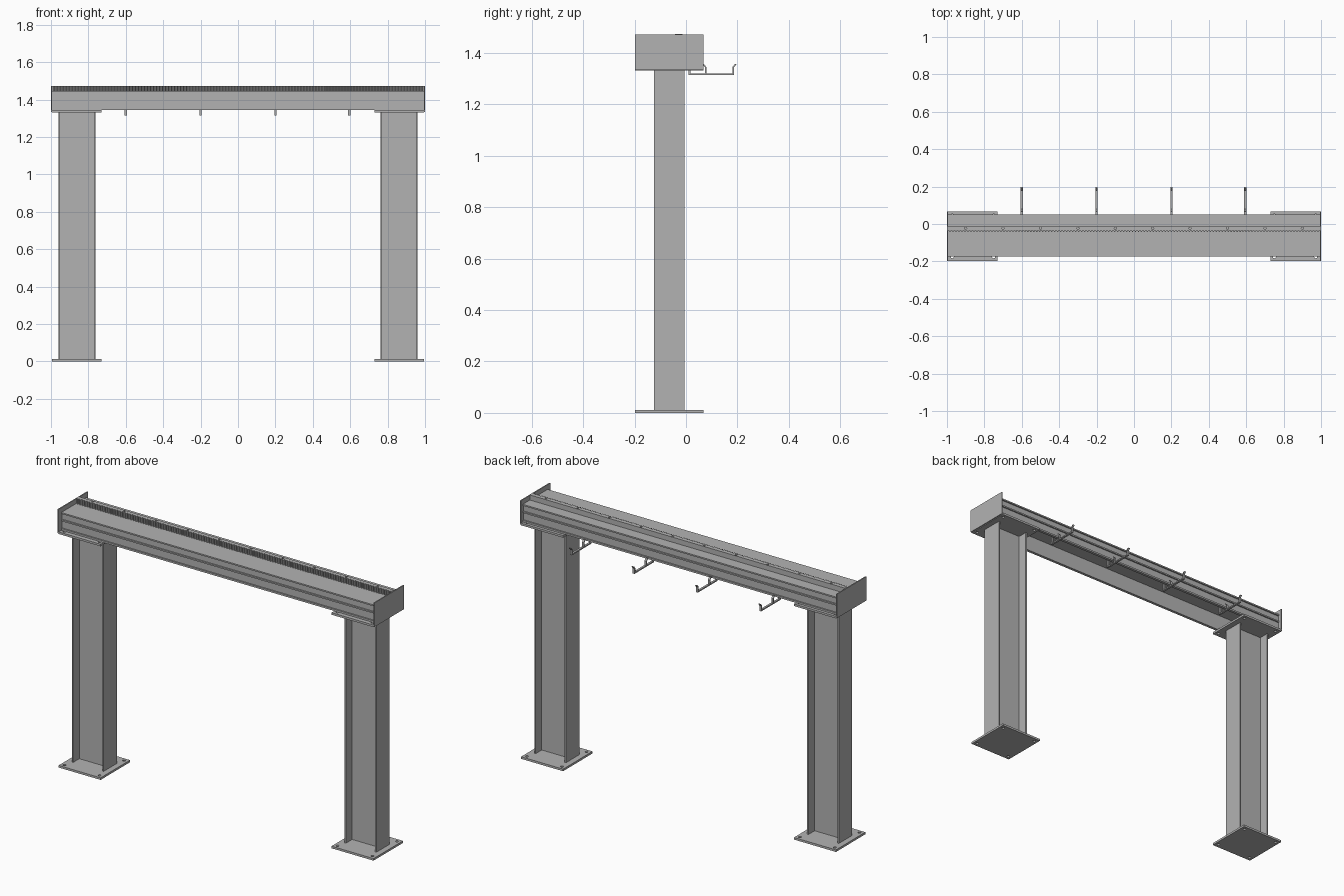
import bpy, bmesh
from mathutils import Matrix, Vector

cube = bpy.data.objects.get("Cube")
if cube:
    bpy.data.objects.remove(cube, do_unlink=True)

steel = bpy.data.materials.new("grey_steel")
steel.use_nodes = True
GREY = (0.45, 0.45, 0.45, 1)
steel.diffuse_color = GREY
steel.node_tree.nodes["Principled BSDF"].inputs["Base Color"].default_value = GREY

MID_Y = -0.065      # centre line of legs and beam
PLATE = 0.265       # side of the square plates
TOP_Z = 1.445       # upper face of the beam


def finish(bm, name):
    bmesh.ops.recalc_face_normals(bm, faces=bm.faces)
    mesh = bpy.data.meshes.new(name)
    bm.to_mesh(mesh)
    bm.free()
    mesh.materials.append(steel)
    obj = bpy.data.objects.new(name, mesh)
    bpy.context.collection.objects.link(obj)
    return obj


def add_box(bm, low, high):
    low, high = Vector(low), Vector(high)
    size = high - low
    bmesh.ops.create_cube(bm, size=1, matrix=Matrix.Translation((low + high) / 2)
                          @ Matrix.Diagonal((*size, 1)))


def box(name, low, high):
    bm = bmesh.new()
    add_box(bm, low, high)
    return finish(bm, name)


def extrude(name, points, offset):
    bm = bmesh.new()
    face = bm.faces.new([bm.verts.new(p) for p in points])
    result = bmesh.ops.extrude_face_region(bm, geom=[face])
    verts = [g for g in result["geom"] if isinstance(g, bmesh.types.BMVert)]
    bmesh.ops.translate(bm, verts=verts, vec=offset)
    return finish(bm, name)


def drill(obj, spots, radius, z):
    bm = bmesh.new()
    for x, y in spots:
        bmesh.ops.create_cone(bm, cap_ends=True, segments=16, radius1=radius,
                              radius2=radius, depth=0.06,
                              matrix=Matrix.Translation((x, y, z)))
    cutter = finish(bm, "hole_cutter")
    cutter.hide_render = True
    cutter.hide_viewport = True
    mod = obj.modifiers.new("holes", "BOOLEAN")
    mod.operation = "DIFFERENCE"
    mod.solver = "EXACT"
    mod.object = cutter


def square_plate(name, cx, z0, z1):
    h = PLATE / 2
    obj = box(name, (cx - h, MID_Y - h, z0), (cx + h, MID_Y + h, z1))
    i = h - 0.022
    drill(obj, [(cx + a * i, MID_Y + b * i) for a in (-1, 1) for b in (-1, 1)],
          0.008, (z0 + z1) / 2)


# Legs: H columns on drilled plates, and the end plates of the beam
for side, s in (("right", -1), ("left", 1)):
    cx = 0.861 * s
    w, d, flange, web = 0.1, 0.06, 0.008, 0.004
    half = [(w, -d), (w, d), (w - flange, d), (w - flange, web)]
    outline = half + [(-x, y) for x, y in reversed(half[2:])]
    outline += [(-w, d), (-w, -d), (-w + flange, -d), (-w + flange, -web),
                (w - flange, -web), (w - flange, -d)]
    extrude(side + "_leg", [(cx + x, MID_Y + y, 0.012) for x, y in outline],
            (0, 0, 1.32))
    square_plate(side + "_base_plate", cx, 0, 0.012)
    square_plate(side + "_head_plate", cx, 1.332, 1.344)
    box(side + "_end_plate", (s * 0.994, MID_Y - PLATE / 2, 1.335),
        (s, MID_Y + PLATE / 2, 1.472))

# Beam: hollow below, with three ribs along each outer side
outer, recess, inner = 0.112, 0.104, 0.096
side = [(inner, 1.344), (outer, 1.344), (outer, 1.354), (recess, 1.354),
        (recess, 1.396), (outer, 1.396), (outer, 1.404), (recess, 1.404),
        (recess, 1.437), (outer, 1.437), (outer, TOP_Z)]
profile = side + [(-y, z) for y, z in reversed(side)]
profile += [(-inner, 1.435), (inner, 1.435)]
extrude("beam", [(-0.994, MID_Y + 0.004 + y, z) for y, z in profile], (1.988, 0, 0))

# Toothed rack with screw holes
rack = box("rack", (-0.994, -0.034, TOP_Z), (0.994, -0.013, 1.474))
drill(rack, [(-0.9 + 0.2 * i, -0.023) for i in range(10)], 0.006, 1.474)
bm = bmesh.new()
COUNT = 124
for i in range(COUNT):
    x = -0.992 + 1.984 * (i + 0.5) / COUNT
    base = [(-0.006, -0.034), (0.006, -0.034), (0.0025, -0.042), (-0.0025, -0.042)]
    low, high = [[bm.verts.new((x + a, y, z)) for a, y in base]
                 for z in (TOP_Z, 1.474)]
    bm.faces.new(low)
    bm.faces.new(high)
    for j in range(4):
        k = (j + 1) % 4
        bm.faces.new((low[j], low[k], high[k], high[j]))
finish(bm, "rack_teeth")

# Cable hooks: flat strips bent into trays behind the beam
HOOK_W, T = 0.012, 0.007
for n, x in enumerate((-0.6, -0.2, 0.2, 0.595)):
    bm = bmesh.new()
    x0, x1 = x - HOOK_W / 2, x + HOOK_W / 2
    add_box(bm, (x0, 0.01, 1.314), (x1, 0.187, 1.314 + T))
    add_box(bm, (x0, 0.01, 1.314), (x1, 0.01 + T, 1.436))
    finish(bm, f"hook_arm_{n + 1}")
    for label, y, lean in (("inner", 0.073, -0.01), ("outer", 0.18, 0.01)):
        points = [(y, 1.314), (y + T, 1.314), (y + T, 1.345),
                  (y + T + lean, 1.357), (y + lean, 1.357), (y, 1.345)]
        extrude(f"hook_{label}_lip_{n + 1}", [(x0, a, b) for a, b in points],
                (HOOK_W, 0, 0))
